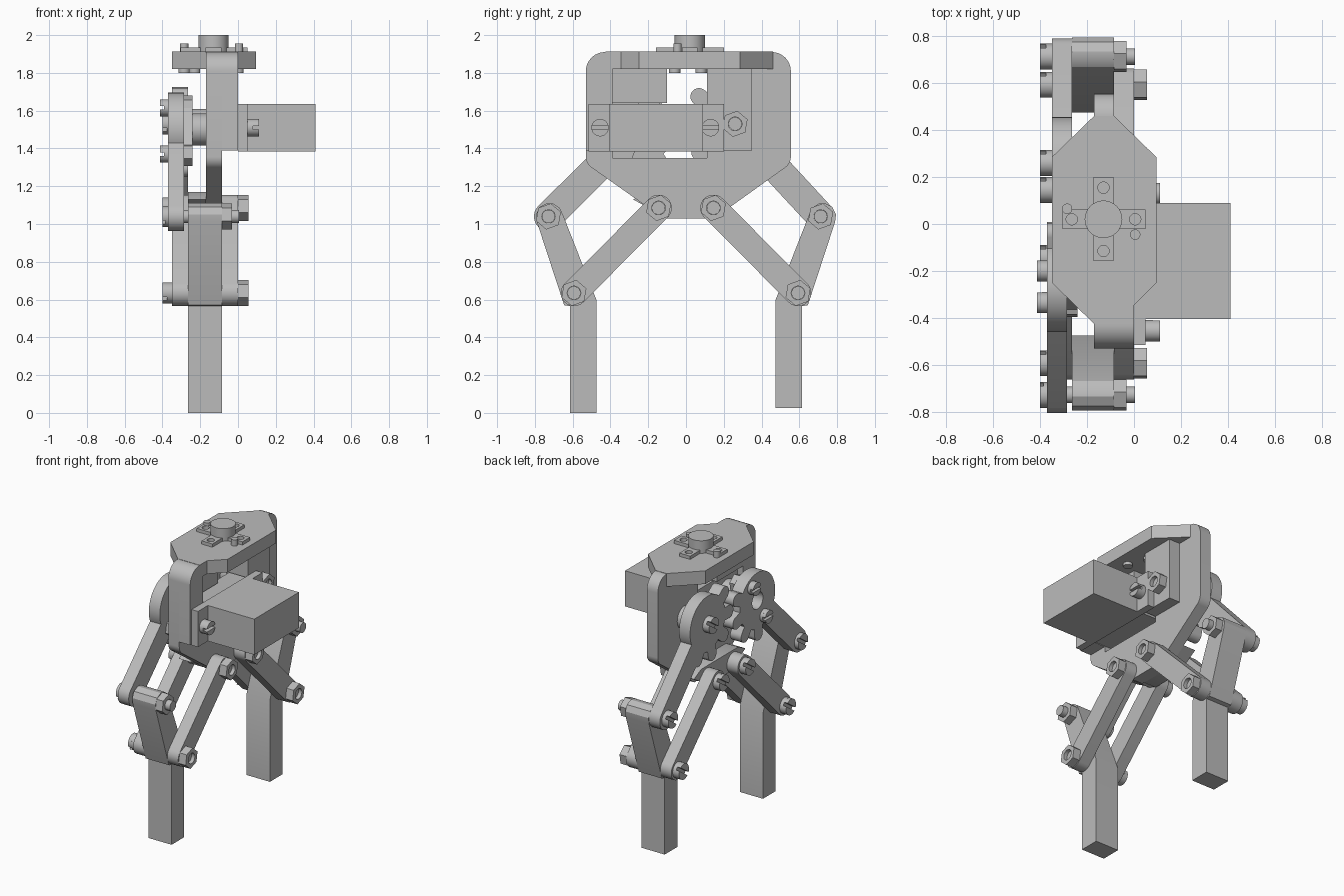
import bpy, bmesh, math
from mathutils import Vector

cube = bpy.data.objects.get("Cube")
if cube:
    bpy.data.objects.remove(cube, do_unlink=True)

grey = bpy.data.materials.new("plain grey")
grey.use_nodes = True
colour = (0.5, 0.5, 0.5, 1)
grey.diffuse_color = colour
grey.node_tree.nodes["Principled BSDF"].inputs["Base Color"].default_value = colour
parts = []


def prism(name, pts, lo, hi, axis="x"):
    """Extrude an outline: (y, z) along x, or (x, y) along z."""
    bm = bmesh.new()
    place = (lambda a, b: (lo, a, b)) if axis == "x" else (lambda a, b: (a, b, lo))
    face = bm.faces.new([bm.verts.new(place(a, b)) for a, b in pts])
    out = bmesh.ops.extrude_face_region(bm, geom=[face])
    shift = Vector((hi - lo, 0, 0) if axis == "x" else (0, 0, hi - lo))
    moved = [v for v in out["geom"] if isinstance(v, bmesh.types.BMVert)]
    bmesh.ops.translate(bm, verts=moved, vec=shift)
    bmesh.ops.recalc_face_normals(bm, faces=bm.faces)
    mesh = bpy.data.meshes.new(name)
    bm.to_mesh(mesh)
    bm.free()
    mesh.materials.append(grey)
    ob = bpy.data.objects.new(name, mesh)
    bpy.context.collection.objects.link(ob)
    parts.append(ob)
    return ob


def arc(c, r, start=0, sweep=360, n=32):
    count = n if sweep == 360 else n + 1
    angles = [math.radians(start + sweep * i / n) for i in range(count)]
    return [(c[0] + r * math.cos(a), c[1] + r * math.sin(a)) for a in angles]


def rect(a0, b0, a1, b1):
    return [(a0, b0), (a1, b0), (a1, b1), (a0, b1)]


def capsule(p, q, r):
    a = math.degrees(math.atan2(q[1] - p[1], q[0] - p[0]))
    return arc(q, r, a - 90, 180, 14) + arc(p, r, a + 90, 180, 14)


def rounded(corners):
    """Round each (a, b, radius) corner of an outline."""
    pts = []
    for i, (a, b, r) in enumerate(corners):
        p = Vector((a, b))
        u = (Vector(corners[i - 1][:2]) - p).normalized()
        w = (Vector(corners[(i + 1) % len(corners)][:2]) - p).normalized()
        if r == 0:
            pts.append((a, b))
            continue
        half = u.angle(w) / 2
        start, end = p + u * r / math.tan(half), p + w * r / math.tan(half)
        c = p + (u + w).normalized() * r / math.sin(half)
        s, e = start - c, end - c
        for k in range(9):
            t = c + s.lerp(e, k / 8).normalized() * r
            pts.append((t.x, t.y))
    return pts


def combine(base, other, op):
    mod = base.modifiers.new("cut", "BOOLEAN")
    mod.operation, mod.object, mod.solver = op, other, "EXACT"
    bpy.context.view_layer.objects.active = base
    bpy.ops.object.modifier_apply(modifier=mod.name)
    parts.remove(other)
    bpy.data.objects.remove(other, do_unlink=True)


def nut(name, c, x0, x1, r=0.07):
    ob = prism(name, arc(c, r, 20, n=6), x0, x1)
    combine(ob, prism("bore", arc(c, 0.036), x0 - 0.1, x1 + 0.1), "DIFFERENCE")


def screw_head(name, c, outer, inner, r=0.055, turn=0):
    """Round head whose outer half is split by a slot."""
    mid = (outer + inner) / 2
    prism(name, arc(c, r), mid, inner)
    for k in (0, 180):
        prism(name + "_lip", arc(c, r, turn + k + 12, 156, 16), outer, mid)


def bolt(name, c, head, seat, nut0, nut1, tip):
    screw_head(name + "_head", c, head, seat, turn=35)
    prism(name + "_shaft", arc(c, 0.035), seat, tip)
    nut(name + "_nut", c, nut0, nut1)


# Main frame with its stepped opening and raised pads
outline = [(-0.53, 1.91, 0.1), (0.555, 1.91, 0.1), (0.555, 1.32, 0.07),
           (0.15, 1.03, 0), (-0.12, 1.03, 0), (-0.53, 1.32, 0.07)]
frame = prism("frame_plate", rounded(outline), -0.17, -0.085)
opening = [(-0.39, 1.35), (0.11, 1.35), (0.11, 1.82), (-0.1, 1.82), (-0.1, 1.64), (-0.39, 1.64)]
combine(frame, prism("opening", opening, -0.3, 0.1), "DIFFERENCE")
prism("front_column_pad", rounded([(-0.53, 1.91, 0.1), (-0.39, 1.91, 0),
                                   (-0.39, 1.39, 0), (-0.53, 1.39, 0)]), -0.085, 0)
prism("back_pad", rect(0.11, 1.39, 0.35, 1.82), -0.085, 0)
prism("lower_spacer", [(-0.2, 1.17), (-0.28, 1.13), (-0.1, 1.03), (0.12, 1.03),
                       (0.29, 1.13), (0.21, 1.17)], -0.265, -0.17)

# Mounting flange on top
flange = [(-0.17, 0.46), (-0.35, 0.285), (-0.35, -0.25), (-0.17, -0.425), (0, -0.425),
          (0, -0.345), (0.095, -0.25), (0.095, 0.285), (-0.085, 0.46)]
prism("top_flange", flange, 1.82, 1.912, "z")
hub = (-0.13, 0.02)
prism("top_boss", arc(hub, 0.08), 1.91, 2.0, "z")
cross = prism("top_cross", rect(-0.305, -0.022, 0.05, 0.062), 1.91, 1.935, "z")
combine(cross, prism("arm", rect(-0.172, -0.158, -0.088, 0.2), 1.91, 1.935, "z"), "UNION")
for k in range(4):
    a = math.radians(90 * k)
    c = (hub[0] + 0.135 * math.cos(a), hub[1] + 0.135 * math.sin(a))
    combine(cross, prism("hole", arc(c, 0.024), 1.9, 1.95, "z"), "DIFFERENCE")
for c in ((-0.285, 0.065), (0.005, -0.045)):
    prism("flange_screw", arc(c, 0.022), 1.9, 1.955, "z")
for c in ((-0.285, 0.08), (0.0, -0.06), (-0.23, -0.06), (-0.05, 0.08)):
    prism("flange_screw_end", arc(c, 0.03), 1.8, 1.83, "z")

# Servo motor
prism("servo_body", rect(-0.405, 1.385, 0.09, 1.635), 0, 0.41)
prism("servo_core", rect(-0.385, 1.39, 0.09, 1.63), -0.13, 0)
prism("servo_tabs", rect(-0.515, 1.385, 0.2, 1.635), 0, 0.05)
for y in (-0.455, 0.13):
    screw_head("servo_screw", (y, 1.51), 0.11, 0.05, 0.046)

# Geared arms
gear_a, gear_b = (-0.265, 1.5), (0.26, 1.53)
knee_a, knee_b = (-0.728, 1.04), (0.713, 1.04)


def gear(name, c, knee, first, step, x0, x1, hole):
    ob = prism(name, arc(c, 0.195, n=64), x0, x1)
    combine(ob, prism("arm", capsule(c, knee, 0.077), x0, x1), "UNION")
    for k in range(5):
        a = math.radians(first + step * k)
        tip = (c[0] + 0.24 * math.cos(a), c[1] + 0.24 * math.sin(a))
        combine(ob, prism("tooth", capsule(c, tip, 0.045), x0, x1), "UNION")
    if hole:
        combine(ob, prism("hole", arc(c, 0.06), x0 - 0.1, x1 + 0.1), "DIFFERENCE")


gear("front_gear_arm", gear_a, knee_a, 21, -38, -0.37, -0.285, True)
gear("back_gear_arm", gear_b, knee_b, 143, 38, -0.35, -0.265, False)
prism("servo_shaft", arc(gear_a, 0.085), -0.24, -0.13)
prism("servo_horn", capsule((-0.335, 1.37), (-0.2, 1.615), 0.05), -0.285, -0.24)
for c in ((-0.2, 1.615), (-0.335, 1.37)):
    screw_head("horn_screw", c, -0.413, -0.37, 0.045)
    nut("horn_nut", c, -0.285, -0.24, 0.065)
prism("back_gear_spacer", arc(gear_b, 0.08), -0.265, -0.17)
bolt("back_gear_bolt", gear_b, -0.4, -0.35, 0, 0.055, 0.03)

# Linkage bars, fingers and their bolts, front then back
for side, s, knee, foot, seat in (("front", -1, knee_a, 0, -0.37), ("back", 1, knee_b, 0.025, -0.35)):
    root, ankle = (0.145 * s, 1.085), (0.593 * s, 0.635)
    for x in (-0.35, -0.085):
        prism(side + "_link", capsule(root, ankle, 0.07), x, x + 0.085)
    shape = [(0.475, foot), (0.475, 0.6), (0.652, 1.05), (0.668, 1.085), (0.70, 1.107),
             (0.735, 1.11), (0.775, 1.09), (0.794, 1.05), (0.789, 1.01), (0.645, 0.57),
             (0.615, 0.565), (0.615, foot)]
    prism(side + "_finger", [(s * y, z) for y, z in shape], -0.265, -0.085)
    bolt(side + "_root_bolt", root, -0.4, -0.35, 0, 0.055, 0.03)
    bolt(side + "_ankle_bolt", ankle, -0.4, -0.35, 0, 0.055, 0.03)
    bolt(side + "_knee_bolt", knee, -0.4, seat, -0.085, -0.033, 0.005)

# Smooth round sides, keep edges sharp
bpy.ops.object.select_all(action="DESELECT")
for ob in parts:
    ob.select_set(True)
bpy.context.view_layer.objects.active = parts[0]
bpy.ops.object.shade_smooth_by_angle(angle=math.radians(30))
